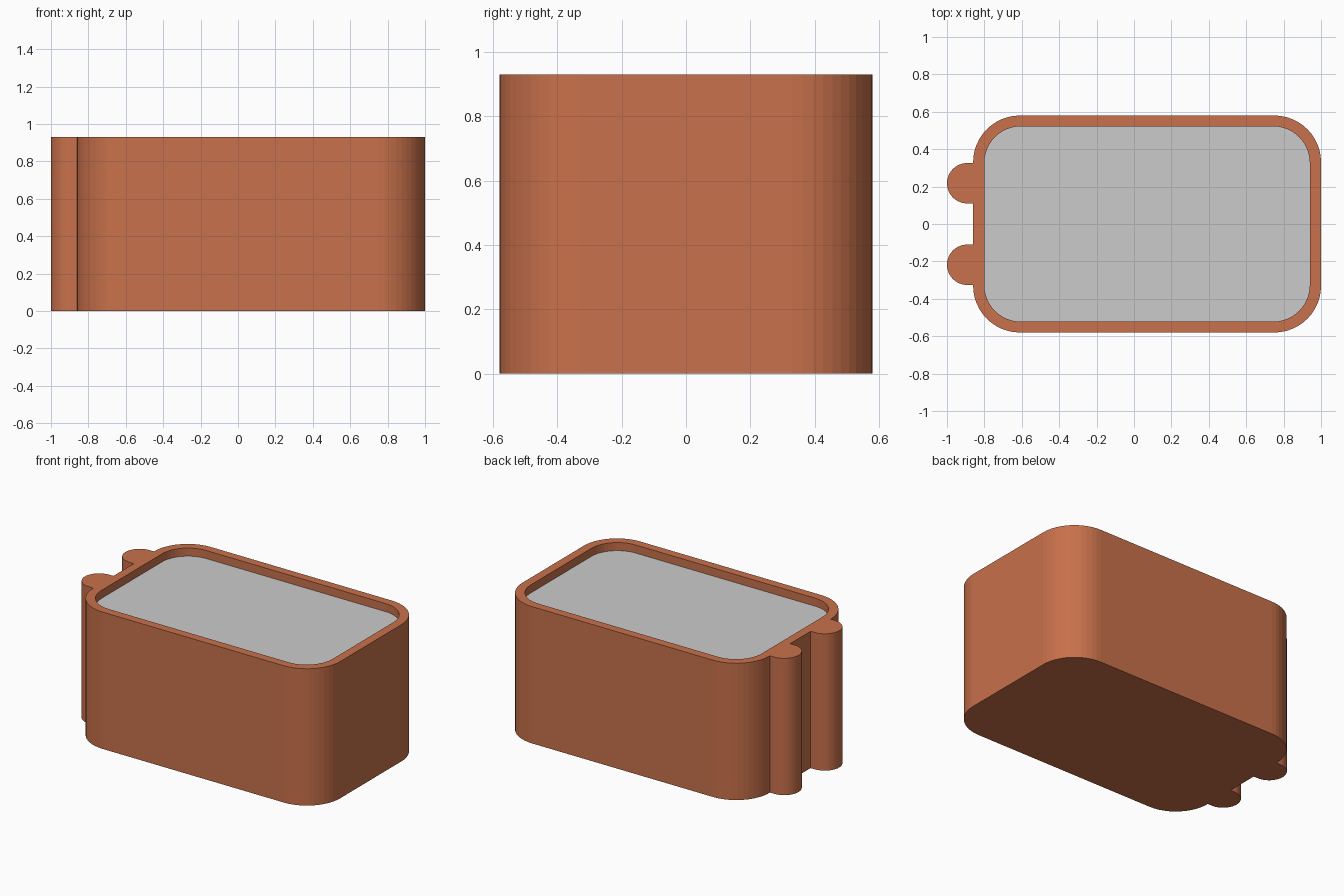
import bpy, bmesh
from math import sin, cos, pi

if "Cube" in bpy.data.objects:
    bpy.data.objects.remove(bpy.data.objects["Cube"])

HEIGHT, PANEL_Z, FLOOR_Z = 0.93, 0.875, 0.84


def arc(cx, cy, r, a0, a1, n=12):
    return [(cx + r * cos(a0 + (a1 - a0) * i / n),
             cy + r * sin(a0 + (a1 - a0) * i / n)) for i in range(n + 1)]


def rounded_rect(x0, x1, y, r):
    # counter-clockwise, starting at the back right corner, ending at the front right
    pts = []
    for k, (cx, cy) in enumerate([(x1 - r, y - r), (x0 + r, y - r),
                                  (x0 + r, r - y), (x1 - r, r - y)]):
        pts.append(arc(cx, cy, r, k * pi / 2, (k + 1) * pi / 2))
    return pts


def loop(bm, pts, z):
    return [bm.verts.new((x, y, z)) for x, y in pts]


def walls(bm, low, high):
    n = len(low)
    for i in range(n):
        j = (i + 1) % n
        bm.faces.new((low[i], low[j], high[j], high[i]))


def finish(bm, name, color=None):
    bmesh.ops.recalc_face_normals(bm, faces=bm.faces)
    mesh = bpy.data.meshes.new(name)
    bm.to_mesh(mesh)
    bm.free()
    obj = bpy.data.objects.new(name, mesh)
    bpy.context.collection.objects.link(obj)
    if color:
        mat = bpy.data.materials.new(name + "_color")
        mat.diffuse_color = color
        mat.use_nodes = True
        mat.node_tree.nodes["Principled BSDF"].inputs["Base Color"].default_value = mat.diffuse_color
        mesh.materials.append(mat)
    return obj


# Outer outline: rounded rectangle with two round-ended ribs on the left side
corners = rounded_rect(-0.86, 1.0, 0.58, 0.25)
ribs = []
for y in (0.218, -0.218):
    r = 0.108
    ribs += [(-0.86, y + r)] + arc(-1 + r, y, r, pi / 2, 3 * pi / 2, 20) + [(-0.86, y - r)]
outer = corners[0] + corners[1] + ribs + corners[2] + corners[3]
inner = sum(rounded_rect(-0.80, 0.94, 0.522, 0.195), [])

# Case: solid body with a shallow recess in the top
bm = bmesh.new()
base, rim = loop(bm, outer, 0), loop(bm, outer, HEIGHT)
floor, lip = loop(bm, inner, FLOOR_Z), loop(bm, inner, HEIGHT)
walls(bm, base, rim)
walls(bm, floor, lip)
bm.faces.new(base)
bm.faces.new(floor)
rim_edges = [bm.edges.get((ring[i - 1], ring[i]))
             for ring in (rim, lip) for i in range(len(ring))]
bmesh.ops.triangle_fill(bm, edges=rim_edges, use_beauty=True)
finish(bm, "case", (0.58, 0.165, 0.07, 1))

# Panel: grey sheet filling the recess just below the rim
bm = bmesh.new()
low, high = loop(bm, inner, FLOOR_Z), loop(bm, inner, PANEL_Z)
walls(bm, low, high)
bm.faces.new(low)
bm.faces.new(high)
finish(bm, "top_panel")
